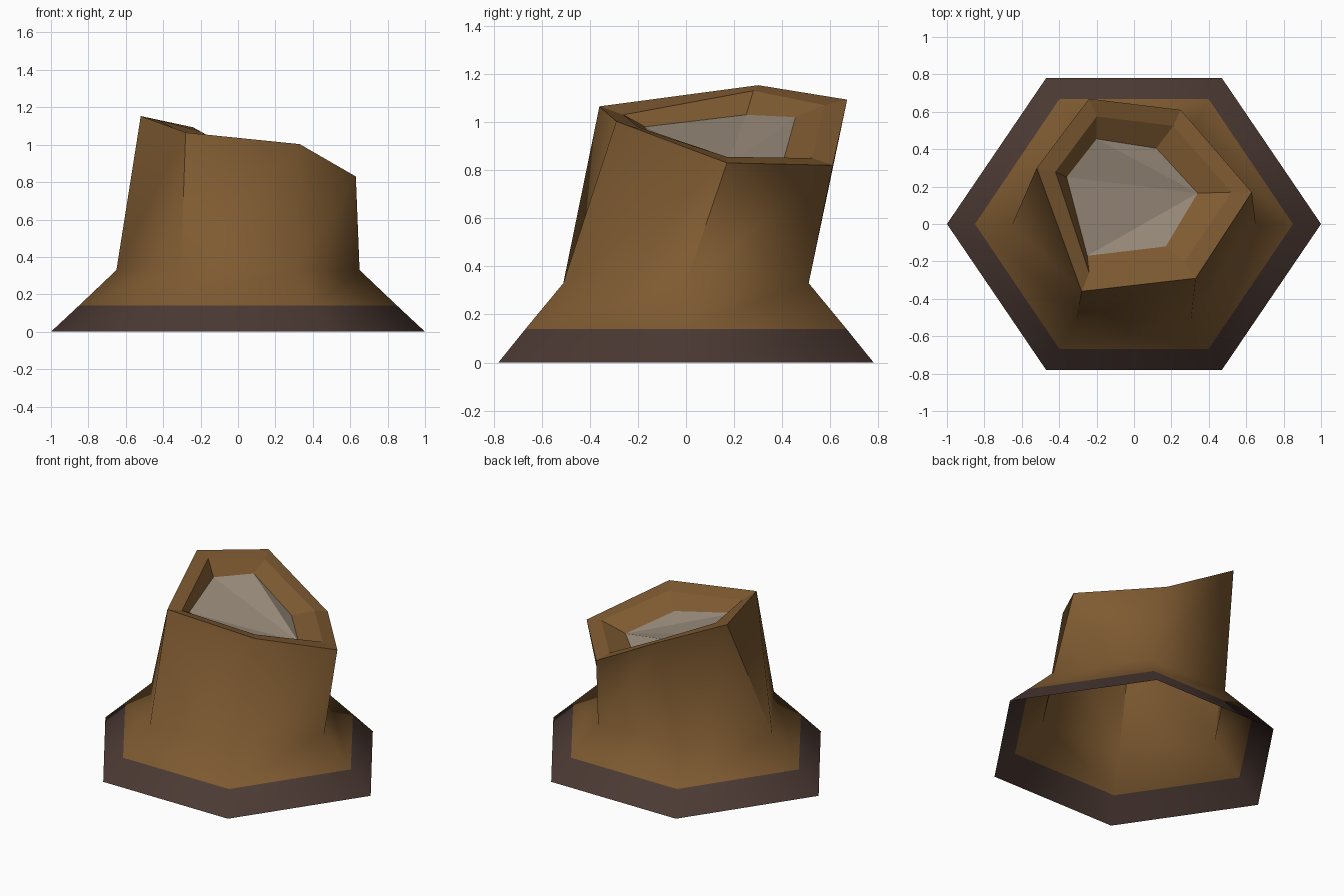
import bpy, bmesh, math

if "Cube" in bpy.data.objects:
    bpy.data.objects.remove(bpy.data.objects["Cube"])


def material(name, rgb):
    m = bpy.data.materials.new(name)
    m.diffuse_color = (*rgb, 1)
    m.use_nodes = True
    m.node_tree.nodes["Principled BSDF"].inputs["Base Color"].default_value = m.diffuse_color
    return m


bark = material("bark brown", (0.21, 0.103, 0.031))
soil = material("dark root brown", (0.072, 0.042, 0.034))
wood = material("pale grey wood", (0.34, 0.275, 0.21))


def hexagon(r, y, z):
    # right corner first, counter-clockwise
    h = r * 0.47
    return [(r, 0, z), (h, y, z), (-h, y, z), (-r, 0, z), (-h, -y, z), (h, -y, z)]


# slanted rim, its inner lip and the sunken heartwood outline
rim = [(.63, .17, .83), (.25, .61, .82), (-.24, .67, 1.093),
       (-.52, .30, 1.153), (-.28, -.36, 1.065), (.33, -.29, 1.003)]
lip = [(.52, .17, .855), (.21, .525, .85), (-.20, .575, 1.07),
       (-.42, .28, 1.13), (-.24, -.26, 1.03), (.27, -.20, .98)]
heart = [(.34, .165, .81), (.12, .405, .84), (-.20, .455, 1.02),
         (-.36, .25, 1.03), (-.25, -.17, .98), (.17, -.12, .90)]


def build(name, rings, mats, rule=None, cap=False):
    bm = bmesh.new()
    loops = [[bm.verts.new(p) for p in ring] for ring in rings]
    for k, (a, b) in enumerate(zip(loops, loops[1:])):
        for i in range(6):
            j = (i + 1) % 6
            f = bm.faces.new((a[i], a[j], b[j], b[i]))
            f.material_index = rule(k) if rule else 0
    if cap:
        v = loops[-1]
        for t in ((0, 1, 2), (0, 2, 3), (0, 3, 4), (0, 4, 5)):
            bm.faces.new([v[i] for i in t])
    me = bpy.data.meshes.new(name)
    bm.to_mesh(me)
    bm.free()
    for m in mats:
        me.materials.append(m)
    ob = bpy.data.objects.new(name, me)
    bpy.context.collection.objects.link(ob)
    return ob


# flared open-bottomed trunk with a dark band at the ground, and hollow rim
trunk = build("stump_trunk",
              [hexagon(1, .78, 0), hexagon(.85, .667, .14),
               hexagon(.65, .51, .33), rim, lip, heart],
              [soil, bark], lambda k: 0 if k == 0 else 1)
bpy.context.view_layer.objects.active = trunk
trunk.select_set(True)
bpy.ops.object.shade_smooth_by_angle(angle=math.radians(64))
for f in trunk.data.polygons:
    if f.index >= 18:  # rim and inner wall stay flat
        f.use_smooth = False

# sunken cut surface
build("cut_wood", [heart], [wood], cap=True)
